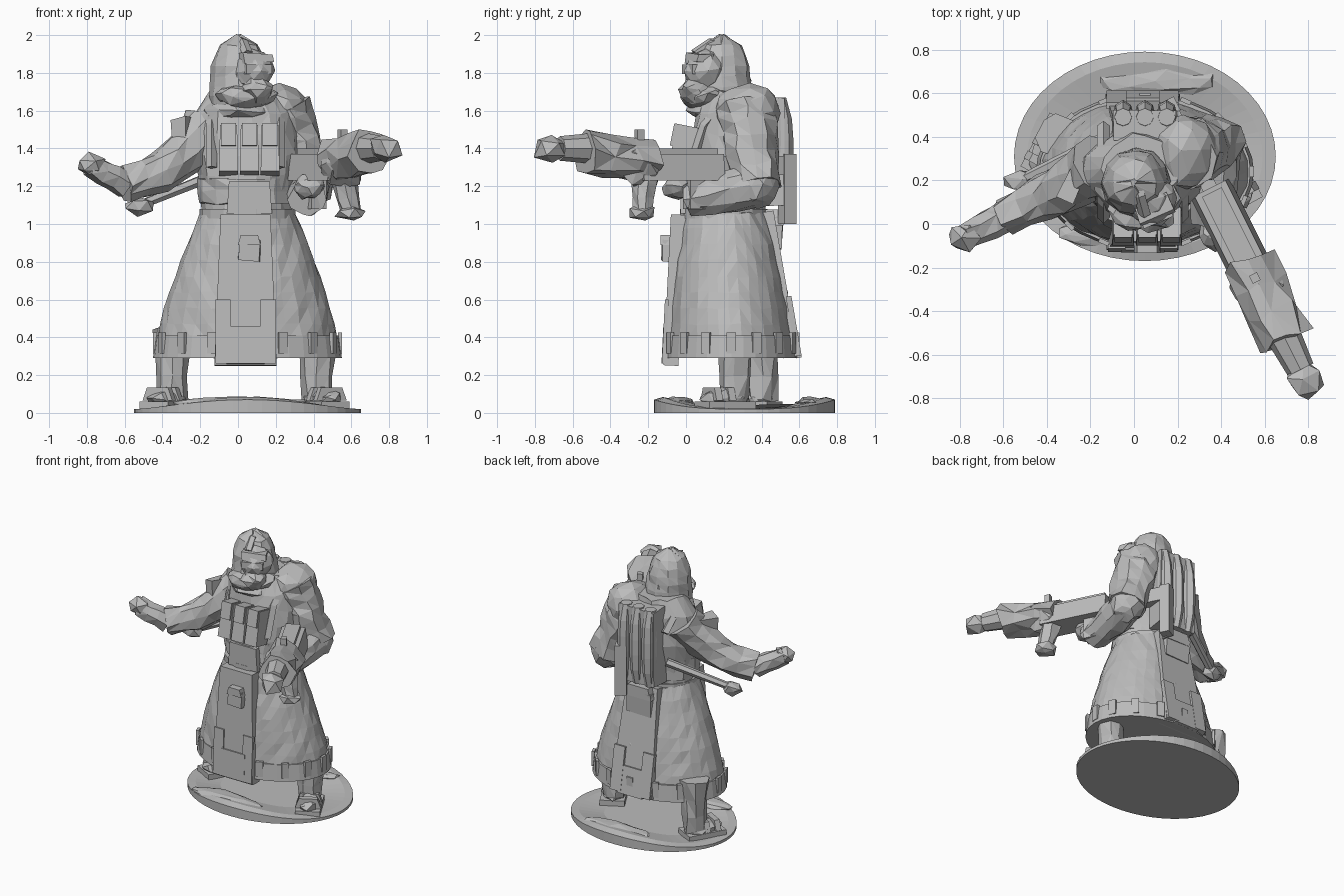
import bpy
import bmesh
import math
import random
from mathutils import Vector, Euler

random.seed(7)
if "Cube" in bpy.data.objects:
    bpy.data.objects.remove(bpy.data.objects["Cube"], do_unlink=True)

GREY = (.5, .5, .5, 1)
stone = bpy.data.materials.new("plain grey")
stone.use_nodes = True
stone.diffuse_color = GREY
stone.node_tree.nodes["Principled BSDF"].inputs["Base Color"].default_value = GREY


def finish(name, bm, rough):
    """Turn a bmesh into a flat shaded object with slightly crumpled faces."""
    for vert in bm.verts:
        vert.co += Vector([random.uniform(-rough, rough) for axis in "xyz"])
    bmesh.ops.recalc_face_normals(bm, faces=bm.faces)
    mesh = bpy.data.meshes.new(name)
    bm.to_mesh(mesh)
    bm.free()
    mesh.materials.append(stone)
    obj = bpy.data.objects.new(name, mesh)
    bpy.context.collection.objects.link(obj)


def bridge(name, rings, rough):
    """Join closed rings of points and cap both ends."""
    bm = bmesh.new()
    loops = [[bm.verts.new(point) for point in ring] for ring in rings]
    for low, high in zip(loops, loops[1:]):
        for i in range(len(low)):
            bm.faces.new((low[i - 1], low[i], high[i], high[i - 1]))
    bm.faces.new(loops[0])
    bm.faces.new(loops[-1])
    if rough:
        bmesh.ops.triangulate(bm, faces=[f for f in bm.faces if len(f.verts) == 4])
    finish(name, bm, rough)


def circle(sides):
    turns = [math.tau * i / sides for i in range(sides)]
    return [Vector((math.cos(a), math.sin(a), 0)) for a in turns]


def loft(name, bottom, top, radius, sides=18, steps=6, rough=0.0):
    """Oval stack between two centres; radius(t) gives both half widths at height t."""
    rings = []
    for step in range(steps + 1):
        t = step / steps
        middle = Vector(bottom).lerp(Vector(top), t)
        wide, deep = radius(t)
        rings.append([middle + Vector((c.x * wide, c.y * deep, 0)) for c in circle(sides)])
    bridge(name, rings, rough)


def limb(name, start, bend, end, thick, thin, sides=8, steps=4, rough=0.0):
    """Tapering tube along a curve from start to end, pulled towards bend."""
    start, bend, end = Vector(start), Vector(bend), Vector(end)
    rings = []
    for step in range(steps + 1):
        t = step / steps
        first, second = start.lerp(bend, t), bend.lerp(end, t)
        turn = (second - first).to_track_quat("Z", "Y")
        radius = thick + (thin - thick) * t
        rings.append([first.lerp(second, t) + turn @ c * radius for c in circle(sides)])
    bridge(name, rings, rough)


def rod(name, start, end, thick, thin, sides=8, rough=0.0):
    middle = (Vector(start) + Vector(end)) / 2
    limb(name, start, middle, end, thick, thin, sides, 3, rough)


def box(name, centre, size, tilt=0.0, yaw=0.0, taper=1.0, rough=0.0):
    """Block leaning about x by tilt, turned by yaw, with its top narrowed by taper."""
    bm = bmesh.new()
    bmesh.ops.create_cube(bm, size=1)
    turn = Euler((tilt, 0, yaw)).to_matrix()
    for vert in bm.verts:
        local = Vector([a * b for a, b in zip(vert.co, size)])
        local.x *= taper if local.z > 0 else 1
        vert.co = Vector(centre) + turn @ local
    finish(name, bm, rough)


def blob(name, centre, size, yaw=0.0, rough=.014, detail=2):
    bm = bmesh.new()
    bmesh.ops.create_icosphere(bm, subdivisions=detail, radius=1)
    turn = Euler((0, 0, yaw)).to_matrix()
    for vert in bm.verts:
        local = Vector([a * b for a, b in zip(vert.co, size)])
        vert.co = Vector(centre) + turn @ local
    finish(name, bm, rough)


# Oval base with raised ground along its front and back rim
def ground_ring(radius, swell):
    return [(.05 + .6 * radius * c.x, .31 + .48 * radius * c.y,
             swell * (.4 + abs(c.y) ** 3)) for c in circle(48)]


bridge("base", [ground_ring(1, 0), ground_ring(1, .05), ground_ring(.9, .06),
                ground_ring(.6, .04)], 0)
blob("front_ground", (-.06, -.04, .05), (.3, .08, .04), rough=.008)
blob("back_ground", (.1, .66, .05), (.28, .08, .03), rough=.008)

# Legs and strapped feet, turned outwards
for side, x, y, yaw in (("left", .42, .26, .5), ("right", -.35, .4, -.5)):
    hip, ankle = Vector((x, y, .45)), Vector((x, y, .07))
    rod(side + "_leg", hip, ankle, .1, .08, rough=.01)
    forward = Vector((math.sin(yaw), -math.cos(yaw), 0))
    toe = ankle + forward * .06
    blob(side + "_foot", toe, (.085, .14, .06), yaw)
    toe.z = .04
    box(side + "_sole", toe, (.17, .28, .04), yaw=yaw)
    for strap in ("_ankle_strap", "_toe_strap"):
        box(side + strap, toe + Vector((0, 0, .06)), (.18, .04, .07), yaw=yaw, taper=.7)
        toe += forward * .08

# Long flared coat with a tabbed hem
loft("coat_skirt", (.05, .24, .3), (.05, .21, 1.06),
     lambda t: (.49 - .24 * t ** 1.4, .34 - .11 * t ** 1.5), 34, 9, .006)
loft("coat_hem", (.05, .24, .29), (.05, .24, .41),
     lambda t: (.5 - .015 * t, .355 - .01 * t), 34, 1)
for c in circle(16):
    box("hem_tab", (.05 + .49 * c.x, .24 + .35 * c.y, .37), (.05, .02, .11),
        yaw=math.atan2(c.y, c.x) + math.pi / 2)

# Coat body, belt and waist wrap
loft("coat_body", (.05, .2, 1.03), (.03, .25, 1.7),
     lambda t: (.24 + .17 * t ** 2 - .24 * t ** 5, .22 - .06 * t ** 4), rough=.012)
loft("belt", (.05, .2, 1.03), (.05, .2, 1.08), lambda t: (.255, .235), steps=1)
loft("waist_wrap", (.04, .2, 1.11), (.04, .2, 1.24), lambda t: (.25, .22), 14, 2, .008)

# Front and back coat panels with stitched patches
CENTRE = .04
box("front_panel", (CENTRE, -.06, .65), (.33, .08, .8), tilt=-.05, taper=.8)
box("front_flap", (.06, -.01, 1.14), (.24, .04, .17), taper=.9)
box("back_panel", (CENTRE, .49, .68), (.34, .08, .78), tilt=.17, taper=.75)
for x in (CENTRE - .12, CENTRE + .12):
    box("front_patch_side", (x, -.11, .43), (.08, .02, .34), tilt=-.05)
    box("back_patch_side", (x, .57, .46), (.09, .03, .32), tilt=.17)
box("front_patch", (CENTRE, -.115, .36), (.2, .02, .2), tilt=-.05)
box("back_patch", (CENTRE, .58, .39), (.2, .03, .2), tilt=.17)


# Pouches with overhanging flaps
def pouch(name, centre, size):
    width, depth, height = size
    box(name, centre, size, rough=.008)
    lid = Vector(centre) + Vector((0, 0, height / 2))
    box(name + "_flap", lid, (width * 1.1, depth * 1.1, height / 2), taper=.75)


pouch("front_pouch", (.06, -.09, .86), (.11, .08, .11))
pouch("back_pouch", (CENTRE, .45, .95), (.2, .12, .17))
for x in (-.05, .06, .17):
    box("chest_pouch", (x, -.01, 1.39), (.1, .13, .25), tilt=-.2, taper=.9)
    box("chest_pouch_lid", (x, 0, 1.46), (.08, .15, .12), tilt=-.2)
for x in (-.14, .22):
    limb("shoulder_strap", (x, .03, 1.3), (x, .15, 1.85), (x, .45, 1.5), .03, .03, 4)

# Backpack with three upright rolls
box("backpack", (.05, .45, 1.38), (.3, .13, .56), taper=.95, rough=.008)
for x in (-.05, .05, .15):
    loft("pack_roll", (x, .49, 1.1), (x, .49, 1.67),
         lambda t: (.04 + .012 * math.sin(math.pi * t), .04 + .04 * math.sin(math.pi * t) ** .5),
         8, 5)

# Hooded head, looking slightly to its left
HEAD_YAW = .4
loft("hood", (.01, .19, 1.62), (0, .19, 2),
     lambda t: (.01 + .15 * (1 - t ** 3) ** .5, .02 + .14 * (1 - t ** 3) ** .5), 12, 7, .007)
blob("hood_cowl", (.01, .21, 1.6), (.21, .2, .08))
limb("hood_ridge", (.05, .05, 1.9), (0, .22, 2.08), (0, .33, 1.75), .03, .02, 5)
blob("face", (.08, .1, 1.81), (.11, .11, .11), HEAD_YAW)
blob("scarf", (.04, .1, 1.68), (.17, .12, .07), HEAD_YAW)
blob("beard", (.1, .05, 1.71), (.09, .08, .07), HEAD_YAW)
box("brow", (.09, .07, 1.88), (.17, .09, .05), yaw=HEAD_YAW, rough=.01)
for x, y in ((.07, .01), (.14, .04)):
    box("goggle", (x, y, 1.82), (.07, .04, .05), yaw=HEAD_YAW)

# Left arm bent round the gun
left_elbow = Vector((.38, .37, 1.2))
blob("left_shoulder", (.23, .33, 1.59), (.15, .18, .16))
limb("left_upper_sleeve", (.22, .31, 1.62), (.29, .34, 1.45), left_elbow, .16, .13, 10, 6, .015)
blob("left_elbow", left_elbow, (.12, .12, .11))
rod("left_lower_sleeve", left_elbow, (.36, 0, 1.13), .11, .1, 10, .015)
blob("left_hand", (.38, -.04, 1.2), (.08, .08, .07))

# Right arm held out with a closed hand
right_wrist, right_fist = Vector((-.6, .03, 1.21)), Vector((-.78, -.06, 1.31))
limb("right_sleeve", (-.15, .27, 1.52), (-.3, .17, 1.28), right_wrist, .15, .09, 9, 6, .014)
rod("right_hand", right_wrist, right_fist, .08, .065, 7, .012)
blob("right_fist", right_fist, (.075, .07, .07), detail=1)
box("shoulder_plate", (-.27, .2, 1.46), (.08, .2, .2), yaw=-.4, rough=.015)

# Club slung behind the right arm
club_head = Vector((-.52, .2, 1.1))
rod("club_handle", (-.12, .4, 1.26), club_head, .03, .025, 6)
blob("club_head", club_head, (.08, .06, .05), HEAD_YAW, detail=1)

# Long gun, laid out by distance from its butt
GUN_YAW = math.atan(.5)
AIM = Vector((math.sin(GUN_YAW), -math.cos(GUN_YAW), 0))


def on_gun(distance, height):
    return Vector((.16, .54, height)) + AIM * distance


def gun_box(name, start, end, low, high, width, taper=1.0):
    centre = on_gun((start + end) / 2, (low + high) / 2)
    box(name, centre, (width, end - start, high - low), yaw=GUN_YAW, taper=taper)


gun_box("stock", 0, .5, 1.26, 1.36, .07)
gun_box("stock_butt", -.03, .04, 1, 1.37, .08)
gun_box("receiver", .42, .9, 1.23, 1.37, .2, .8)
gun_box("receiver_top", .44, .95, 1.36, 1.4, .1)
gun_box("trigger_guard", .5, .6, 1.08, 1.25, .09)
rod("wrapped_barrel", on_gun(.8, 1.33), on_gun(1.2, 1.38), .12, .12, 9, .02)
blob("front_hand", on_gun(.9, 1.32), (.13, .12, .11), GUN_YAW, .02)
rod("barrel", on_gun(1.18, 1.4), on_gun(1.35, 1.4), .08, .065)
blob("muzzle", on_gun(1.4, 1.4), (.09, .1, .085), GUN_YAW, detail=1)
gun_box("front_sight", .86, .9, 1.4, 1.5, .04)

# Fore grip with a round foot
grip_foot = Vector((.6, -.23, 1.06))
rod("fore_grip", (.55, -.21, 1.28), grip_foot, .08, .05, 7, .008)
blob("grip_foot", grip_foot, (.085, .08, .05), detail=1)
